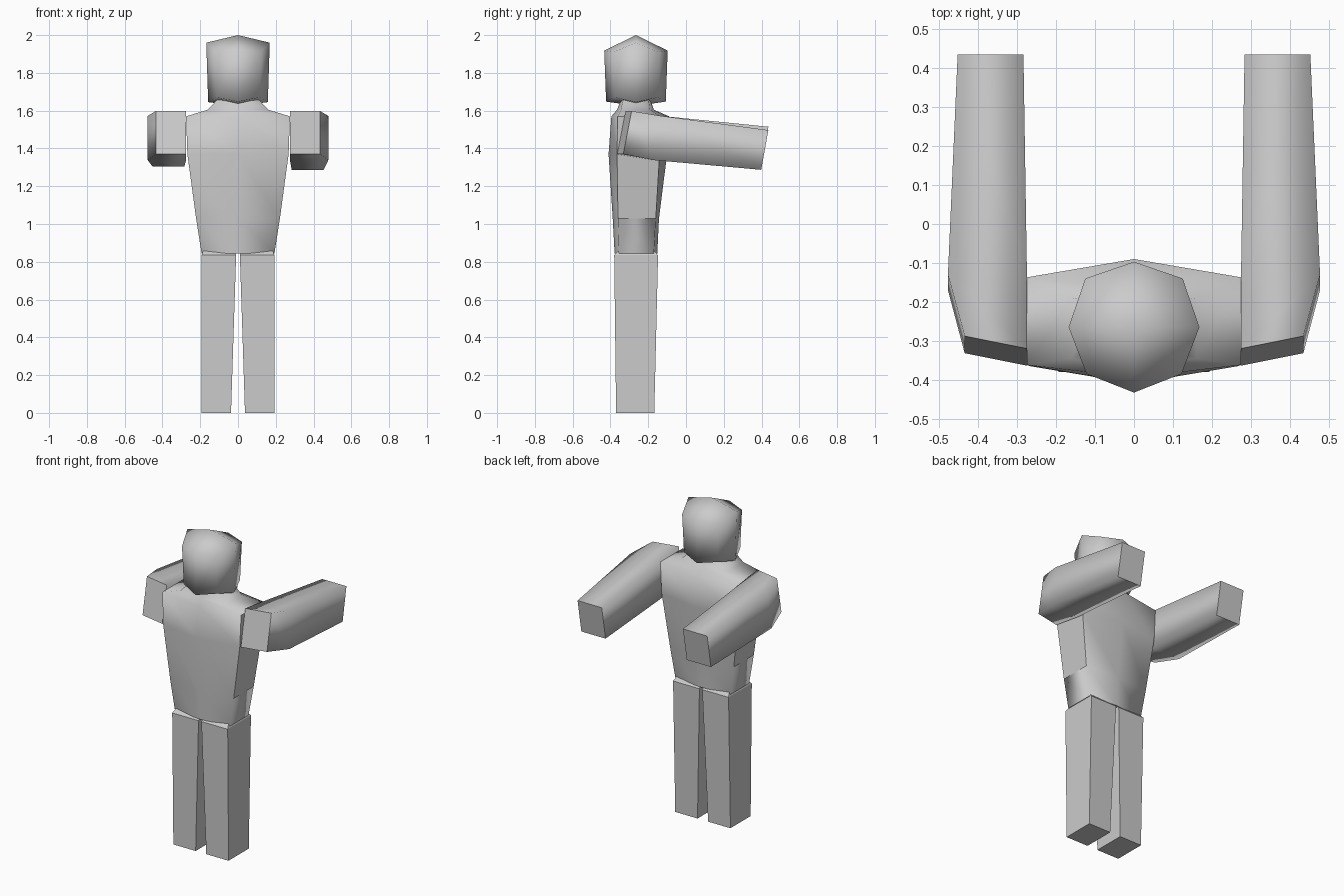
import bpy, bmesh

if "Cube" in bpy.data.objects:
    bpy.data.objects.remove(bpy.data.objects["Cube"])


def loft(name, rings, smooth=True, flat=lambda level, side: False, tips=None):
    """Skin a list of rings of points; caps are flat faces, or fans to tip points."""
    bm = bmesh.new()
    rows = [[bm.verts.new(p) for p in ring] for ring in rings]
    n = len(rows[0])
    for level, (a, b) in enumerate(zip(rows, rows[1:])):
        for i in range(n):
            j = (i + 1) % n
            f = bm.faces.new((a[i], a[j], b[j], b[i]))
            f.smooth = smooth and not flat(level, i)
    for k, row in enumerate((rows[0], rows[-1])):
        if tips:
            tip = bm.verts.new(tips[k])
            for i in range(n):
                bm.faces.new((row[i], row[(i + 1) % n], tip)).smooth = smooth
        else:
            bm.faces.new(row)
    bmesh.ops.recalc_face_normals(bm, faces=bm.faces)
    mesh = bpy.data.meshes.new(name)
    bm.to_mesh(mesh)
    bm.free()
    obj = bpy.data.objects.new(name, mesh)
    bpy.context.collection.objects.link(obj)
    return obj


# Torso: six-sided sections (z, half width, front y, front centre, back y, back centre)
sections = [
    (0.845, 0.193, -0.355, -0.378, -0.17, -0.152),
    (1.03, 0.222, -0.36, -0.388, -0.16, -0.143),
    (1.37, 0.268, -0.365, -0.41, -0.14, -0.1),
    (1.57, 0.275, -0.362, -0.395, -0.137, -0.09),
    (1.605, 0.16, -0.345, -0.365, -0.19, -0.17),
    (1.67, 0.10, -0.33, -0.34, -0.20, -0.192),
    (1.72, 0.09, -0.32, -0.33, -0.21, -0.20),
]
torso = [[(w, yf, z), (0, fc, z), (-w, yf, z), (-w, yb, z), (0, bc, z), (w, yb, z)]
         for z, w, yf, fc, yb, bc in sections]
# Side panels under the arms stay flat
loft("torso", torso, flat=lambda level, i: i in (2, 5) and level in (1, 2))


# Head: eight-sided rounded block with pointed top and bottom
def head_ring(s, z_corner, z_front, z_side):
    yc = -0.265
    pts = [(0, -0.168, z_front), (0.122, -0.12, z_corner),
           (0.168, 0, z_side), (0.125, 0.125, z_corner), (0, 0.168, z_front)]
    pts += [(-x, y, z) for x, y, z in pts[3:0:-1]]
    return [(x * s, yc + y * s, z) for x, y, z in pts]


loft("head", [head_ring(0.94, 1.67, 1.648, 1.645), head_ring(1, 1.91, 1.918, 1.96)],
     tips=[(0, -0.265, 1.625), (0, -0.265, 2.0)])

for side, label, lift in ((1, "right", 0), (-1, "left", 0.018)):
    # Arm: four-sided, reaching along +y
    # (inner x, outer x, top inner y, top outer y, bottom shift, top z, bottom z)
    arm = []
    for xi, xo, yi, yo, dy, zt, zb in (
            (0.275, 0.435, -0.32, -0.288, -0.044, 1.598, 1.37),
            (0.275, 0.478, -0.13, -0.13, -0.04, 1.572, 1.338),
            (0.284, 0.453, 0.436, 0.436, -0.038, 1.497 + lift, 1.287 + lift)):
        arm.append([(side * xi, yi, zt), (side * xo, yo, zt),
                    (side * xo, yo + dy, zb), (side * xi, yi + dy, zb)])
    loft(label + "_arm", arm)

    # Leg: tapered block with a chamfered top tucked under the torso
    leg = []
    for z, xi, xo, yf, yb in ((0, 0.037, 0.193, -0.37, -0.168),
                              (0.835, 0.01, 0.194, -0.38, -0.148),
                              (0.865, 0.015, 0.18, -0.35, -0.175)):
        leg.append([(side * xi, yf, z), (side * xo, yf, z),
                    (side * xo, yb, z), (side * xi, yb, z)])
    loft(label + "_leg", leg, smooth=False)
